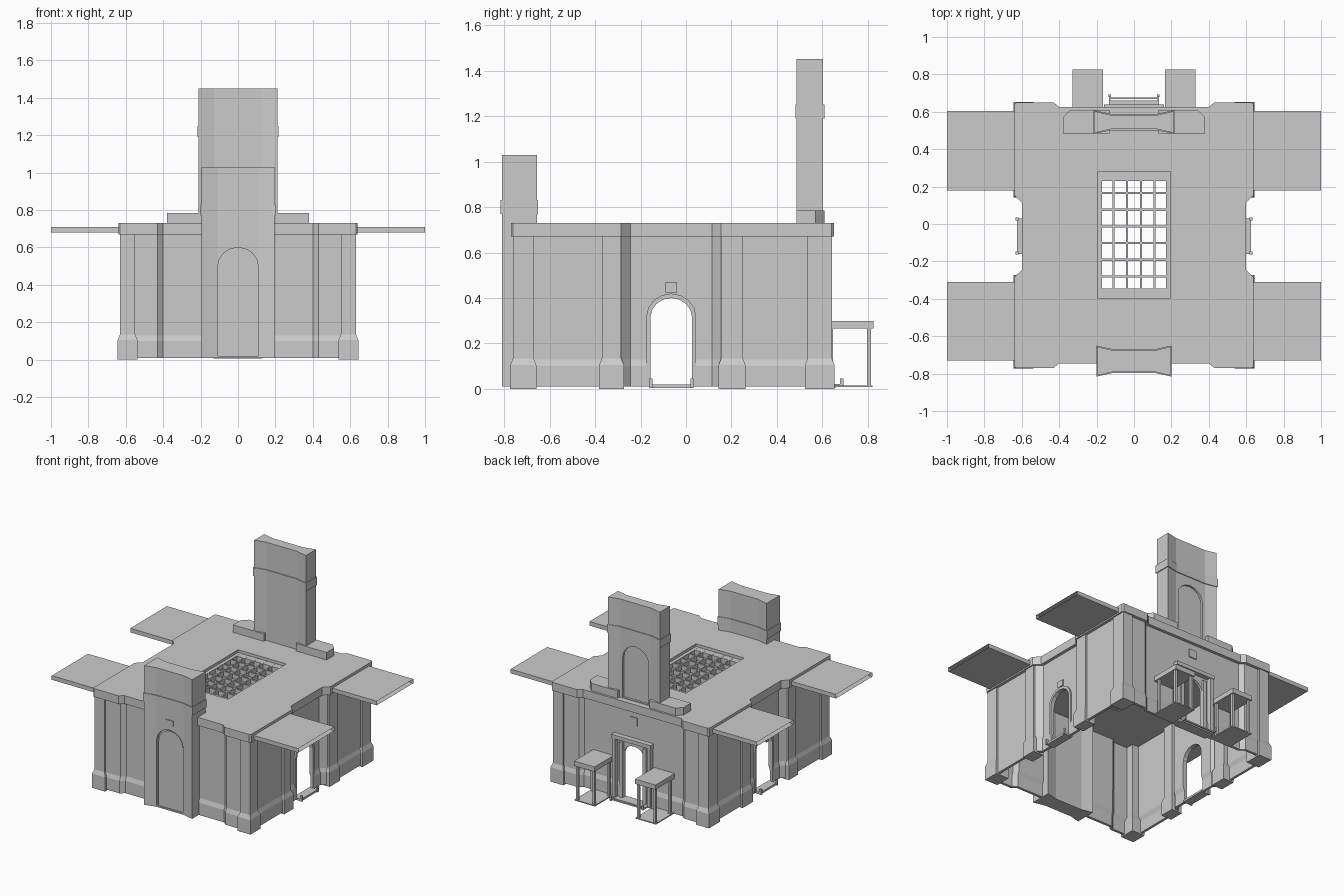
import bpy, bmesh, math
from mathutils import Vector

cube = bpy.data.objects.get("Cube")
if cube:
    bpy.data.objects.remove(cube, do_unlink=True)

stone = bpy.data.materials.new("grey stone")
stone.use_nodes = True
GREY = (0.6, 0.6, 0.6, 1)
stone.diffuse_color = GREY
stone.node_tree.nodes["Principled BSDF"].inputs["Base Color"].default_value = GREY


def finish(name, bm):
    bmesh.ops.recalc_face_normals(bm, faces=bm.faces)
    mesh = bpy.data.meshes.new(name)
    bm.to_mesh(mesh)
    bm.free()
    mesh.materials.append(stone)
    ob = bpy.data.objects.new(name, mesh)
    bpy.context.collection.objects.link(ob)
    return ob


def loft(name, rings, caps=True):
    """Join equal-length rings of points into a skin."""
    bm = bmesh.new()
    rows = [[bm.verts.new(p) for p in ring] for ring in rings]
    n = len(rows[0])
    for low, high in zip(rows, rows[1:]):
        for i in range(n):
            j = (i + 1) % n
            bm.faces.new((low[i], low[j], high[j], high[i]))
    if caps:
        bm.faces.new(rows[0])
        bm.faces.new(rows[-1])
    return finish(name, bm)


def prism(name, outline, z0, z1):
    return loft(name, [[(x, y, z) for x, y in outline] for z in (z0, z1)])


def box(name, x0, x1, y0, y1, z0, z1):
    return prism(name, [(x0, y0), (x1, y0), (x1, y1), (x0, y1)], z0, z1)


def apply(ob, mod):
    bpy.context.view_layer.objects.active = ob
    bpy.ops.object.modifier_apply(modifier=mod.name)


def cut(ob, cutter):
    mod = ob.modifiers.new("cut", "BOOLEAN")
    mod.operation = "DIFFERENCE"
    mod.solver = "EXACT"
    mod.object = cutter
    apply(ob, mod)
    bpy.data.objects.remove(cutter, do_unlink=True)


def arch(half, z0, top):
    """Arched doorway outline, as (across, up) points."""
    rise = half * 0.95
    pts = [(-half, z0), (half, z0)]
    for i in range(9):
        a = math.pi * i / 8
        pts.append((half * math.cos(a), top - rise + rise * math.sin(a)))
    return pts


def arch_y(name, half, z0, top, y0, y1):
    return loft(name, [[(u, y, v) for u, v in arch(half, z0, top)] for y in (y0, y1)])


def arch_x(name, half, z0, top, x0, x1, yc):
    return loft(name, [[(x, yc + u, v) for u, v in arch(half, z0, top)] for x in (x0, x1)])


# Footprint with projecting corner blocks
HALF = [(.40, .625), (.43, .65), (.63, .65), (.64, .64), (.64, .155), (.60, .115),
        (.60, -.245), (.64, -.285), (.64, -.76), (.63, -.77), (.43, -.77), (.40, -.745)]


def footprint(inset, z):
    right = []
    for x, y in HALF:
        if x > 0.5:
            x -= inset
        if y > 0.6:
            y -= inset
        elif y < -0.7:
            y += inset
        right.append((x, y, z))
    return right + [(-x, y, z) for x, y, z in reversed(right)]


DOOR_Y = -0.065
WALL = 0.022

# Hollow walls with a flared plinth, open underneath
walls = loft("walls", [footprint(WALL - .01, .01), footprint(WALL - .01, .10),
                       footprint(WALL, .13), footprint(WALL, .67)], caps=False)
solid = walls.modifiers.new("thickness", "SOLIDIFY")
solid.thickness = 0.02
solid.offset = -1
apply(walls, solid)
cut(walls, arch_x("side_cutter", .093, -.1, .40, -1, 1, DOOR_Y))
cut(walls, arch_y("back_cutter", .085, -.1, .41, .4, .8))

# Roof slab with skylight opening
roof = loft("roof", [footprint(0, .67), footprint(0, .73)])
cut(roof, box("skylight_cutter", -.195, .195, -.395, .28, .5, .9))

# Skylight grid
for i in range(6):
    x = -.183 + .0732 * i
    w = .012 if i in (0, 5) else .005
    box("skylight_long_bar", x - w, x + w, -.395, .28, .675, .71)
for i in range(8):
    y = -.37 + .0893 * i
    w = .025 if i in (0, 7) else .006
    box("skylight_cross_bar", -.195, .195, max(y - w, -.395), min(y + w, .28), .676, .709)

# Pilasters with flared feet
for side in (-1, 1):
    for x0, x1, y0, y1 in ((.55, .631, -.761, -.67), (.57, .631, -.37, -.285),
                           (.57, .631, .155, .25), (.55, .631, .535, .641)):
        def ring(grow, z):
            return [(side * x, y, z) for x, y in (
                (x0 - grow, y0 - grow), (x1 + grow, y0 - grow),
                (x1 + grow, y1 + grow), (x0 - grow, y1 + grow))]
        loft("pilaster", [ring(.012, 0), ring(.012, .105), ring(0, .135), ring(0, .67)])


# Waisted towers, each with a raised band
def tower(name, half, waist, yc, depth, pinch, z0, z1, grow=0.0):
    h, w, d = half + grow, waist, depth + grow
    q = d - pinch
    pts = [(-h, -d), (-w, -q), (w, -q), (h, -d), (h, d), (w, q), (-w, q), (-h, d)]
    return prism(name, [(x, yc + y) for x, y in pts], z0, z1)


front = tower("front_tower", .195, .11, -.733, .077, .02, .01, 1.03)
cut(front, arch_y("front_niche_cutter", .108, .02, .60, -.9, -.772))
arch_y("front_door", .098, .02, .588, -.78, -.765)
tower("front_tower_band", .195, .11, -.733, .077, .02, .77, .83, .006)
box("front_badge", -.03, .03, -.797, -.785, .635, .675)

back = tower("back_tower", .21, .125, .545, .058, .02, .73, 1.45)
cut(back, arch_y("back_niche_cutter", .105, .735, 1.13, .568, .7))
tower("back_tower_band", .21, .125, .545, .058, .02, 1.19, 1.25, .006)

# Mirrored parts on both sides
for s in (-1, 1):
    # Stepped block beside the back tower
    prism("tower_base_block", [(s * x, y) for x, y in (
        (.13, .485), (.38, .485), (.38, .57), (.34, .61), (.13, .61))], .73, .785)

    # Canopies, open at their ends
    for y0, y1 in ((-.73, -.31), (.18, .605)):
        x0, x1 = sorted((s * .635, s * 1.0))
        loft("canopy", [[(x, y0, .68), (x, y1, .68), (x, y1, .71), (x, y0, .71)]
                        for x in (x0, x1)], caps=False)

    # Side doorway surround, badge, threshold and knobs
    inner, outer = sorted((s * .57, s * .59))
    frame = arch_x("side_door_frame", .11, .01, .42, inner, outer, DOOR_Y)
    cut(frame, arch_x("frame_cutter", .092, -.1, .40, s * .4, s * .8, DOOR_Y))
    inner, outer = sorted((s * .57, s * .586))
    box("side_badge", inner, outer, DOOR_Y - .025, DOOR_Y + .025, .425, .47)
    inner, outer = sorted((s * .56, s * .625))
    box("side_threshold", inner, outer, DOOR_Y - .095, DOOR_Y + .095, 0.005, .02)
    for y in (-.155, .027):
        box("side_knob", s * .625 - .008, s * .625 + .008, y - .007, y + .007, .005, .045)

    # Back doorway posts and step knobs
    a, b = sorted((s * .128, s * .155))
    box("back_door_post", a, b, .59, .637, .01, .45)
    a, b = sorted((s * .082, s * .108))
    box("back_door_jamb", a, b, .585, .62, .01, .42)
    box("back_step_knob", s * .13 - .006, s * .13 + .006, .678, .692, .01, .045)
    box("back_step_rail", s * .13 - .004, s * .13 + .004, .62, .685, .01, .022)

    # Small back porch
    a, b = sorted((s * .165, s * .33))
    box("porch_roof", a, b, .60, .825, .265, .30)
    box("porch_floor", a, b, .60, .82, .008, .016)
    for x in (a + .015, b - .015):
        for y in (.637, .805):
            box("porch_post", x - .009, x + .009, y - .009, y + .009, .01, .265)

# Back door lintel, step and badge
box("back_door_lintel", -.16, .16, .59, .64, .445, .472)
box("back_step", -.13, .13, .58, .66, .006, .018)
box("back_step_front_rail", -.13, .13, .668, .676, .01, .02)
box("back_badge", -.03, .03, .59, .61, .565, .625)
